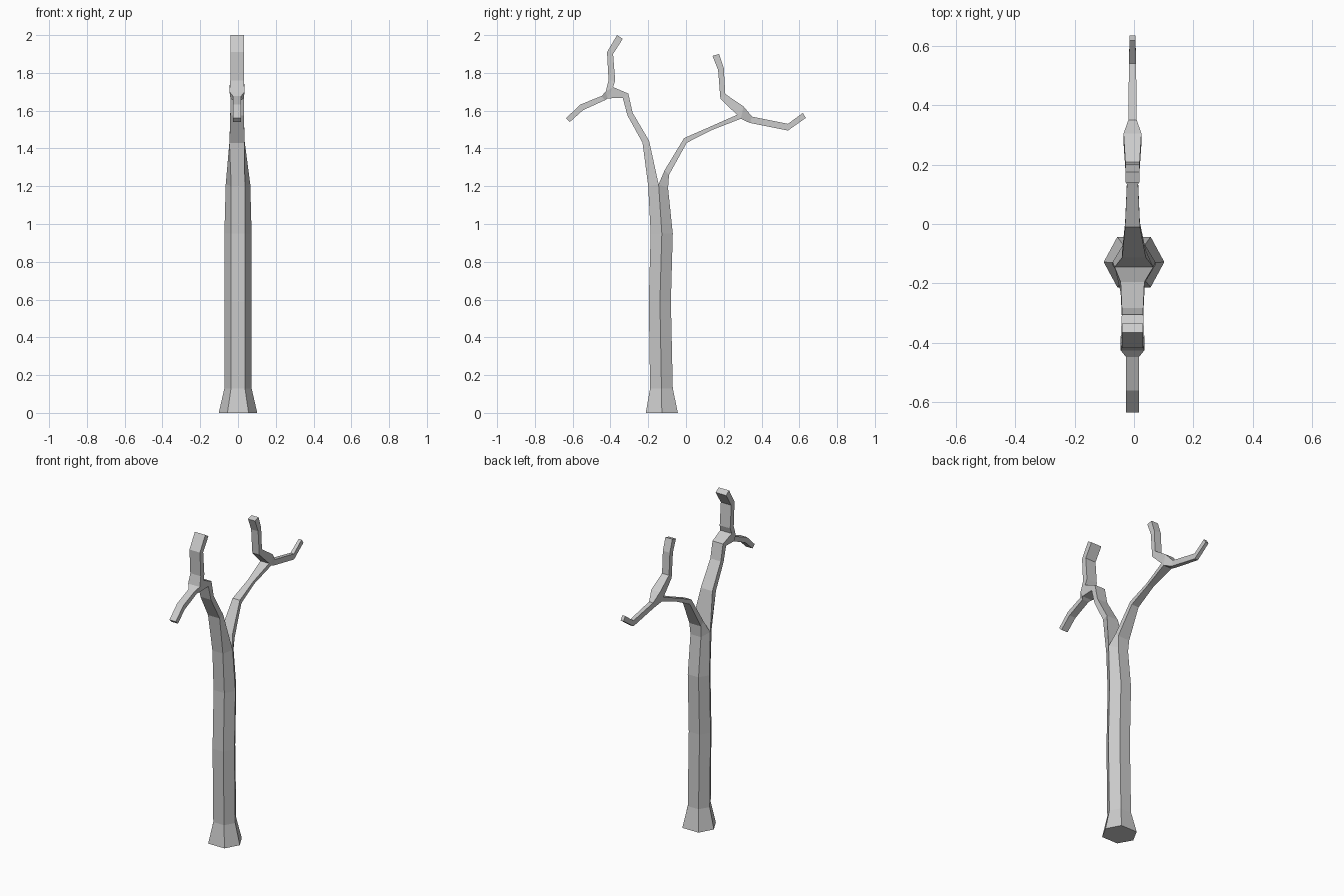
import bpy, bmesh

bm = bmesh.new()


def pair(p):
    """Left and right vertices for a side-view point (y, z, half width)."""
    y, z, w = p
    cx = -0.005 if z > 1.3 else 0.0
    return [bm.verts.new((cx + s * w, y, z)) for s in (-1, 1)]


def skin(rings, cap_start=False, cap_end=False):
    for lo, hi in zip(rings, rings[1:]):
        n = len(lo)
        for i in range(n):
            j = (i + 1) % n
            bm.faces.new((lo[i], lo[j], hi[j], hi[i]))
    if cap_start:
        bm.faces.new(rings[0][::-1])
    if cap_end:
        bm.faces.new(rings[-1])


def limb(sections, cap=False):
    """Four-sided branch; each section is a front and a back point."""
    rings = []
    for a, b in sections:
        (al, ar), (bl, br) = pair(a), pair(b)
        rings.append([al, ar, br, bl])
    skin(rings, cap_end=cap)


def fork_sides(*pts):
    """Close both flat sides where a branch divides."""
    ps = [pair(p) for p in pts]
    for k in (0, 1):
        bm.faces.new([p[k] for p in ps])


# Hexagonal trunk, flared at the root: front, middle and back points
F0, FM, F1 = (-0.20, 1.20, 0.036), (-0.145, 1.21, 0.065), (-0.095, 1.19, 0.036)
trunk = [((-0.213, 0, 0.056), (-0.128, 0, 0.102), (-0.043, 0, 0.056)),
         ((-0.19, 0.13, 0.037), (-0.13, 0.13, 0.072), (-0.07, 0.13, 0.037)),
         ((-0.197, 0.59, 0.037), (-0.138, 0.59, 0.072), (-0.08, 0.59, 0.037)),
         ((-0.187, 0.95, 0.037), (-0.128, 0.95, 0.072), (-0.07, 0.95, 0.037)),
         (F0, FM, F1)]
rings = []
for f, m, b in trunk:
    (fl, fr), (ml, mr), (bl, br) = pair(f), pair(m), pair(b)
    rings.append([fl, fr, mr, br, bl, ml])
skin(rings, cap_start=True)

# Front bough, dividing in two
A, B, C = (-0.386, 1.725, 0.04), (-0.425, 1.70, 0.04), (-0.415, 1.665, 0.035)
limb([(F0, FM),
      ((-0.23, 1.43, 0.04), (-0.195, 1.44, 0.04)),
      ((-0.31, 1.575, 0.036), (-0.283, 1.59, 0.036)),
      ((-0.335, 1.668, 0.036), (-0.305, 1.69, 0.036)),
      (C, A)])
limb([(B, A),
      ((-0.41, 1.76, 0.036), (-0.375, 1.76, 0.036)),
      ((-0.418, 1.91, 0.036), (-0.386, 1.90, 0.036)),
      ((-0.365, 2.0, 0.036), (-0.335, 1.98, 0.036))], cap=True)
limb([(C, B),
      ((-0.43, 1.655, 0.022), (-0.447, 1.678, 0.022)),
      ((-0.545, 1.603, 0.022), (-0.56, 1.632, 0.022)),
      ((-0.615, 1.54, 0.022), (-0.635, 1.56, 0.022))], cap=True)
fork_sides(A, B, C)

# Back bough, dividing in two
A, B, C = (0.27, 1.578, 0.03), (0.305, 1.622, 0.03), (0.29, 1.557, 0.03)
limb([(FM, F1),
      ((-0.113, 1.285, 0.04), (-0.09, 1.26, 0.04)),
      ((-0.01, 1.455, 0.025), (0.004, 1.43, 0.025)),
      ((0.13, 1.516, 0.019), (0.138, 1.498, 0.019)),
      (A, C)])
limb([(A, B),
      ((0.182, 1.663, 0.024), (0.208, 1.688, 0.024)),
      ((0.17, 1.815, 0.024), (0.20, 1.825, 0.024)),
      ((0.14, 1.89, 0.024), (0.175, 1.90, 0.024))], cap=True)
limb([(B, C),
      ((0.35, 1.568, 0.014), (0.338, 1.535, 0.014)),
      ((0.54, 1.53, 0.012), (0.54, 1.495, 0.012)),
      ((0.618, 1.588, 0.01), (0.635, 1.562, 0.01))], cap=True)
fork_sides(A, B, C)

# Weld the parts into one bare tree
bmesh.ops.remove_doubles(bm, verts=bm.verts[:], dist=0.0005)
bmesh.ops.recalc_face_normals(bm, faces=bm.faces[:])
mesh = bpy.data.meshes.new("bare_tree")
bm.to_mesh(mesh)
bm.free()
tree = bpy.data.objects.new("bare_tree", mesh)
bpy.context.collection.objects.link(tree)
